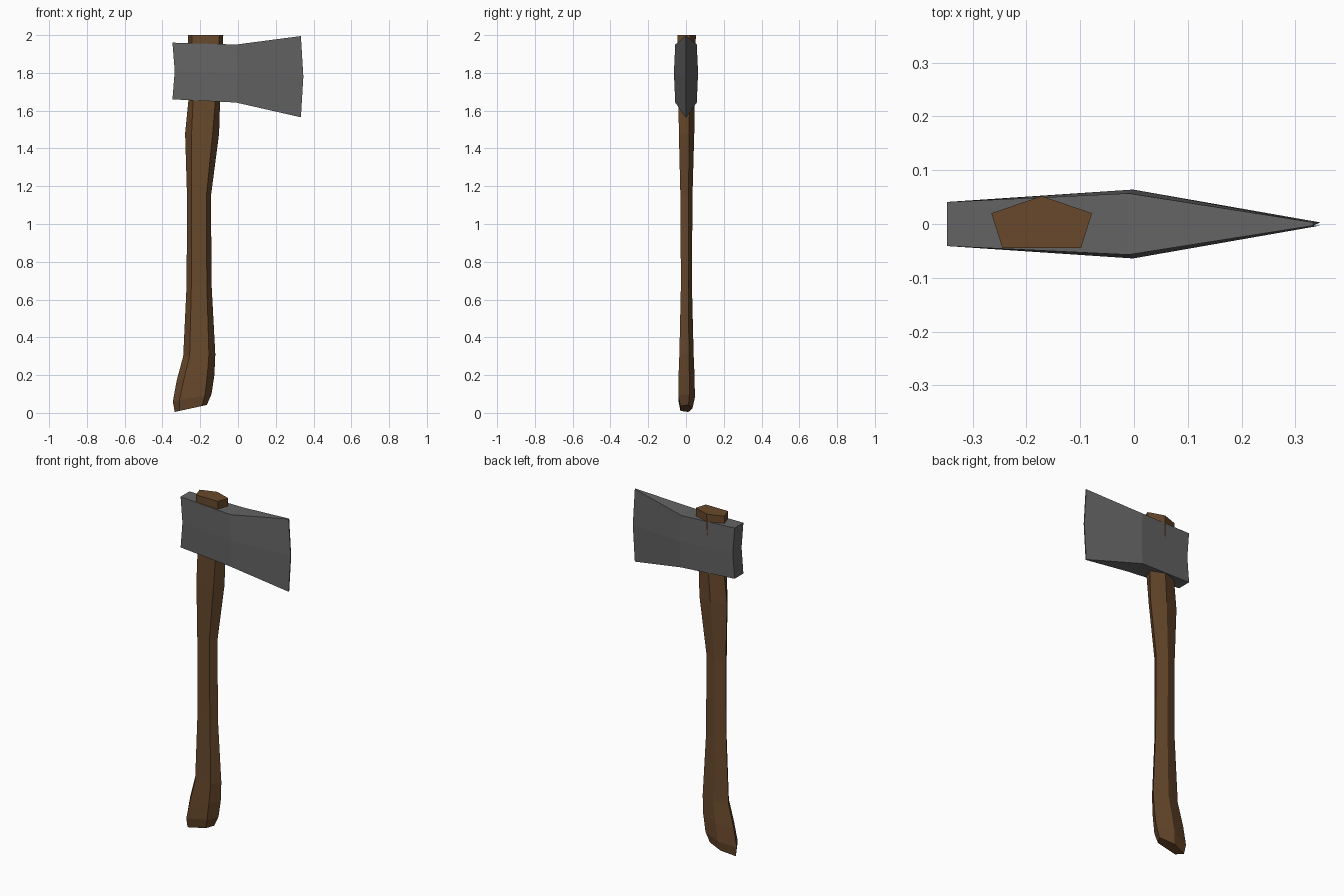
import bpy
import bmesh

cube = bpy.data.objects.get("Cube")
if cube:
    bpy.data.objects.remove(cube, do_unlink=True)


def make_material(name, color):
    mat = bpy.data.materials.new(name)
    mat.use_nodes = True
    mat.diffuse_color = color
    mat.node_tree.nodes["Principled BSDF"].inputs["Base Color"].default_value = color
    return mat


def loft(name, rings, mat):
    """Skin a list of closed rings with flat faces and cap both ends."""
    bm = bmesh.new()
    loops = [[bm.verts.new(p) for p in ring] for ring in rings]
    for a, b in zip(loops, loops[1:]):
        for i in range(len(a)):
            j = (i + 1) % len(a)
            bm.faces.new((a[i], a[j], b[j], b[i]))
    bm.faces.new(loops[0])
    bm.faces.new(loops[-1])
    bmesh.ops.recalc_face_normals(bm, faces=bm.faces)
    mesh = bpy.data.meshes.new(name)
    bm.to_mesh(mesh)
    bm.free()
    mesh.materials.append(mat)
    obj = bpy.data.objects.new(name, mesh)
    bpy.context.collection.objects.link(obj)
    return obj


steel = make_material("grey steel", (0.127, 0.127, 0.127, 1))
wood = make_material("brown wood", (0.138, 0.066, 0.025, 1))


def handle_ring(xl, zl, xr, zr, depth, inset):
    """Five-sided section: flat front, ridge at the back."""
    profile = [(0, 0.4), (inset, -0.9), (1 - inset, -0.9), (1, 0.4), (0.5, 1.04)]
    return [(xl + (xr - xl) * t, y * depth, zl + (zr - zl) * t) for t, y in profile]


# Handle: left x and z, right x and z, depth, front inset, from butt to top
sections = [
    (-0.335, 0.005, -0.165, 0.042, 0.033, 0.15),
    (-0.345, 0.06, -0.14, 0.10, 0.045, 0.17),
    (-0.325, 0.17, -0.125, 0.20, 0.044, 0.19),
    (-0.29, 0.30, -0.12, 0.31, 0.039, 0.2),
    (-0.272, 0.68, -0.14, 0.68, 0.030, 0.19),
    (-0.27, 1.15, -0.143, 1.15, 0.033, 0.19),
    (-0.28, 1.48, -0.10, 1.48, 0.042, 0.19),
    (-0.263, 1.65, -0.095, 1.65, 0.044, 0.15),
    (-0.265, 2.0, -0.078, 2.0, 0.05, 0.11),
]
loft("handle", [handle_ring(*s) for s in sections], wood)


def head_ring(x, x_mid, low, mid, high, y, y_mid):
    """Six-sided section, mirrored front to back."""
    side = [(x, y, low), (x_mid, y_mid, mid), (x, y, high)]
    return side + [(px, -py, pz) for px, py, pz in reversed(side)]


# Axe head: poll, thick middle, cutting edge
loft("axe_head", [
    head_ring(-0.347, -0.335, 1.66, 1.81, 1.96, 0.041, 0.041),
    head_ring(-0.01, -0.002, 1.643, 1.80, 1.95, 0.057, 0.064),
    head_ring(0.333, 0.346, 1.565, 1.78, 1.995, 0.003, 0.003),
], steel)
